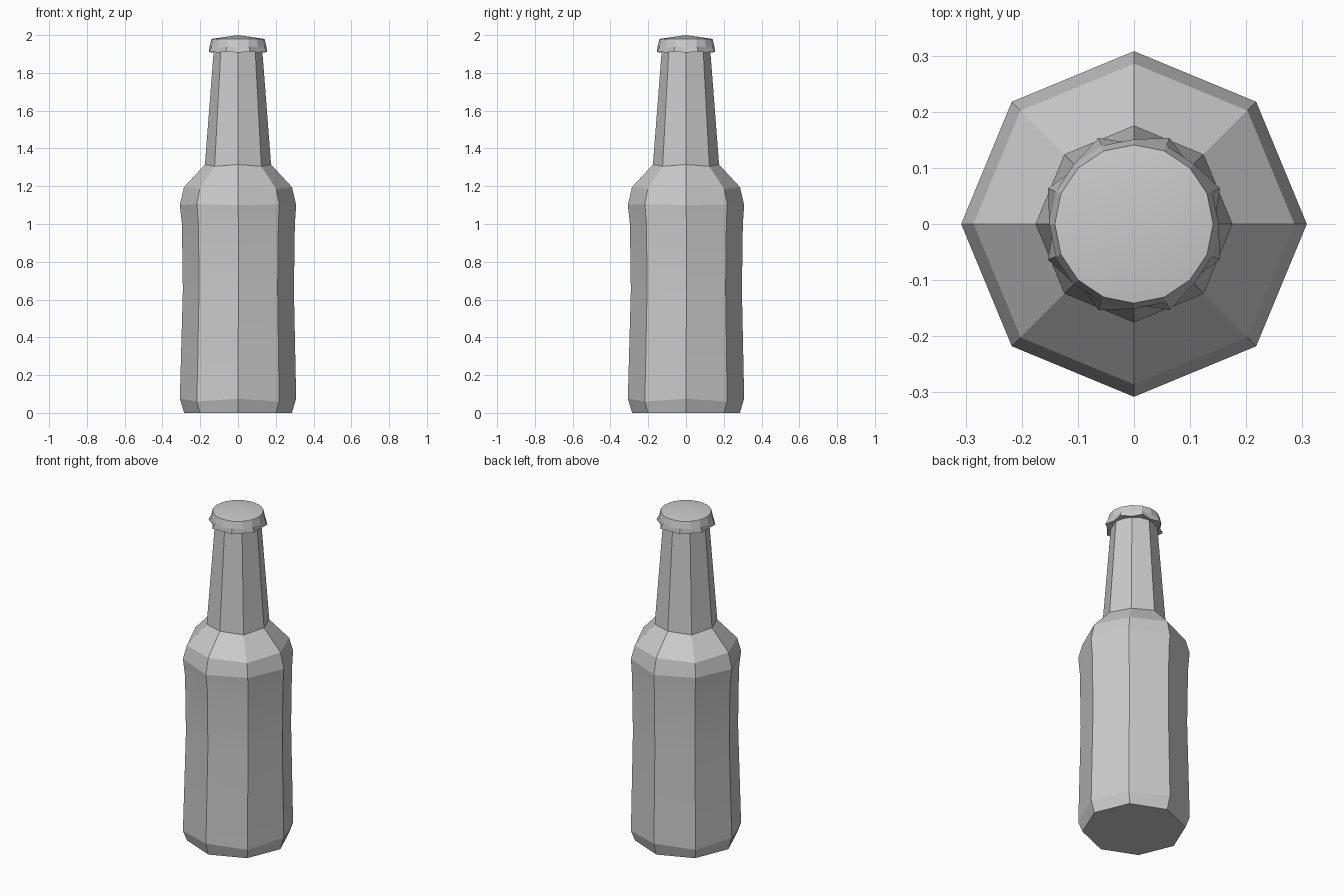
import bpy, bmesh, math

if "Cube" in bpy.data.objects:
    bpy.data.objects.remove(bpy.data.objects["Cube"])


def ring(bm, count, radii, heights, shift=0.0):
    """Ring of vertices; radii and heights alternate between even and odd corners."""
    verts = []
    for i in range(count):
        a = 2 * math.pi * i / count
        r, z = radii[i % 2], heights[i % 2]
        verts.append(bm.verts.new((r * math.cos(a) + shift, r * math.sin(a) + shift, z)))
    return verts


def bridge(bm, low, high):
    n = len(low)
    for i in range(n):
        j = (i + 1) % n
        bm.faces.new((low[i], low[j], high[j], high[i]))


def fan(bm, loop, z):
    tip = bm.verts.new((0, 0, z))
    for i in range(len(loop)):
        bm.faces.new((loop[i], loop[(i + 1) % len(loop)], tip))


def finish(bm, name, angle):
    bmesh.ops.recalc_face_normals(bm, faces=bm.faces[:])
    mesh = bpy.data.meshes.new(name)
    bm.to_mesh(mesh)
    bm.free()
    obj = bpy.data.objects.new(name, mesh)
    bpy.context.collection.objects.link(obj)
    bpy.ops.object.select_all(action='DESELECT')
    obj.select_set(True)
    bpy.context.view_layer.objects.active = obj
    bpy.ops.object.shade_smooth_by_angle(angle=math.radians(angle))
    return obj


# Eight-sided bottle: radius, height at even corners, height at odd corners, sideways shift
profile = [
    (0.285, 0.00, 0.00, 0),
    (0.308, 0.075, 0.06, 0),
    (0.294, 0.65, 0.66, 0.002),
    (0.299, 1.00, 1.00, 0.002),
    (0.308, 1.10, 1.105, 0),
    (0.286, 1.195, 1.185, 0),
    (0.175, 1.315, 1.305, 0),
    (0.127, 1.94, 1.94, 0),
]
bm = bmesh.new()
loops = [ring(bm, 8, (r, r), (z0, z1), s) for r, z0, z1, s in profile]
for low, high in zip(loops, loops[1:]):
    bridge(bm, low, high)
bm.faces.new(loops[0])
bm.faces.new(loops[-1])
finish(bm, "bottle", 15)

# Crimped cap: sixteen sides with eight flared points on the skirt
bm = bmesh.new()
skirt = ring(bm, 16, (0.143, 0.166), (1.908, 1.912))
side = ring(bm, 16, (0.151, 0.151), (1.935, 1.94))
rim = ring(bm, 16, (0.141, 0.141), (1.98, 1.98))
bridge(bm, skirt, side)
bridge(bm, side, rim)
fan(bm, rim, 2.0)
fan(bm, skirt, 1.925)
finish(bm, "cap", 10)
